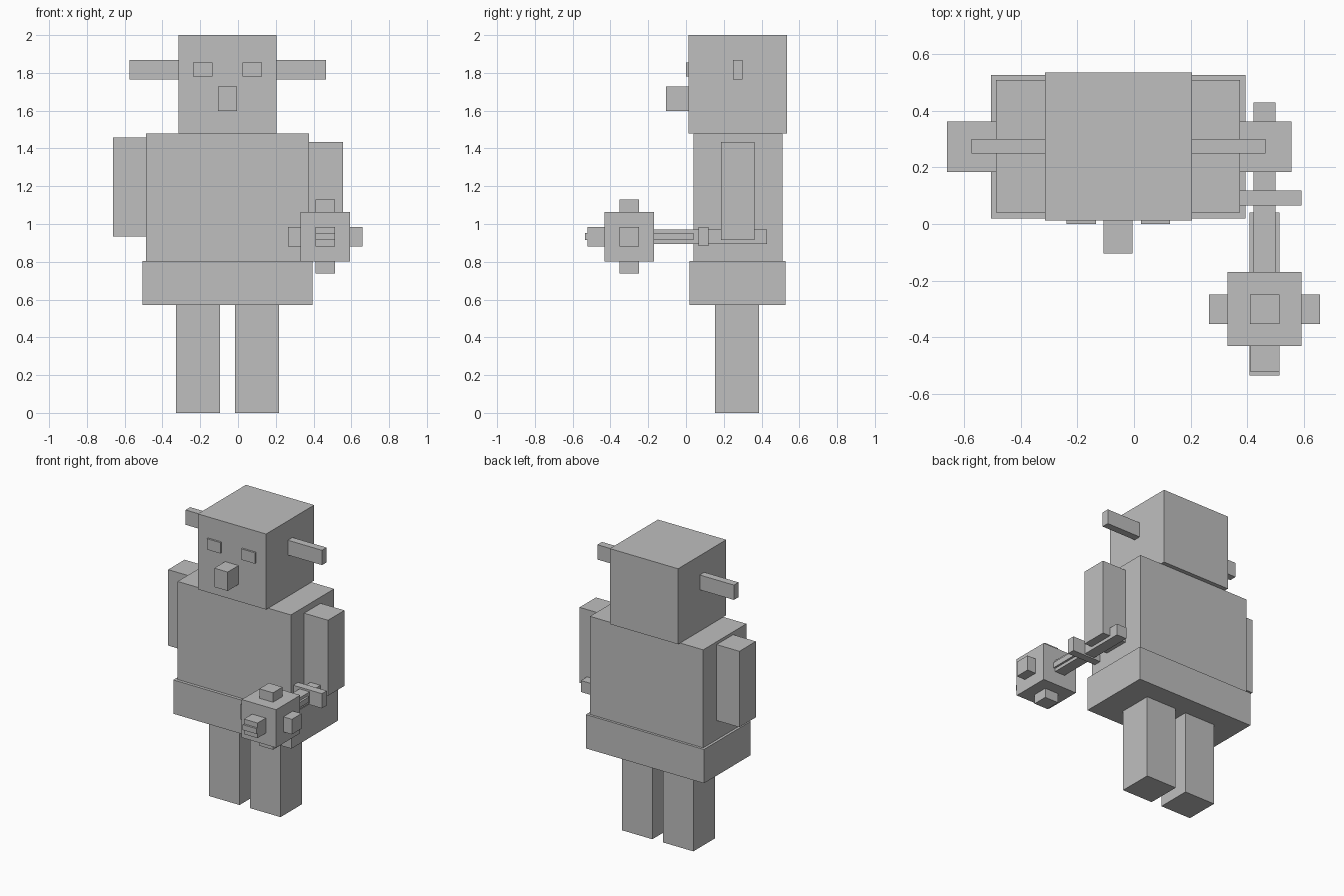
import bpy
import bmesh
from mathutils import Matrix, Vector

if "Cube" in bpy.data.objects:
    bpy.data.objects.remove(bpy.data.objects["Cube"])

grey = bpy.data.materials.new("plain grey")
grey.diffuse_color = (0.52, 0.52, 0.52, 1)
grey.use_nodes = True
grey.node_tree.nodes["Principled BSDF"].inputs["Base Color"].default_value = grey.diffuse_color


def box(name, x, y, z):
    """Flat-faced box spanning the given (min, max) ranges."""
    lo, hi = (Vector(v) for v in zip(x, y, z))
    bm = bmesh.new()
    size = Matrix.Diagonal((*(hi - lo), 1))
    bmesh.ops.create_cube(bm, size=1, matrix=Matrix.Translation((lo + hi) / 2) @ size)
    mesh = bpy.data.meshes.new(name)
    bm.to_mesh(mesh)
    bm.free()
    mesh.materials.append(grey)
    obj = bpy.data.objects.new(name, mesh)
    bpy.context.collection.objects.link(obj)


MID = -0.055  # the figure's own centre line


def pair(name, inner, outer, y, z):
    """Two boxes mirrored about the figure's centre line."""
    box(name + "_left", (MID - outer, MID - inner), y, z)
    box(name + "_right", (MID + inner, MID + outer), y, z)


# Head and face
box("head", (-0.315, 0.205), (0.013, 0.536), (1.48, 2.0))
pair("ear", 0.255, 0.52, (0.25, 0.30), (1.765, 1.867))
pair("eye", 0.08, 0.183, (0.0, 0.02), (1.78, 1.855))
box("nose", (-0.107, -0.005), (-0.105, 0.02), (1.597, 1.727))

# Torso, hips and legs
box("torso", (-0.488, 0.375), (0.04, 0.51), (0.80, 1.478))
box("hips", (-0.506, 0.394), (0.019, 0.527), (0.57, 0.803))
pair("leg", 0.04, 0.272, (0.153, 0.387), (0.0, 0.572))

# Arms hang at slightly different heights
ARM_Y = (0.184, 0.363)
box("arm_left", (-0.661, -0.486), ARM_Y, (0.935, 1.458))
box("arm_right", (0.373, 0.557), ARM_Y, (0.915, 1.435))

# Club: handle, flat blade core and guard
box("club_handle", (0.423, 0.50), (-0.19, 0.43), (0.893, 0.972))
box("club_blade", (0.409, 0.514), (-0.535, 0.04), (0.915, 0.952))
box("club_guard", (0.374, 0.593), (0.066, 0.119), (0.883, 0.984))

# Club head with blunt square studs
CX, CY, CZ = 0.462, -0.301, 0.933
H, S, R = 0.131, 0.052, 0.196  # head half size, stud half width, stud reach
box("club_head", (CX - H, CX + H), (CY - H, CY + H), (CZ - H, CZ + H))
for axis, sign, label in ((0, -1, "left"), (0, 1, "right"), (1, -1, "front"),
                          (2, -1, "bottom"), (2, 1, "top")):
    spans = [(c - S, c + S) for c in (CX, CY, CZ)]
    c = (CX, CY, CZ)[axis]
    reach = R + 0.024 if axis == 1 else R
    spans[axis] = tuple(sorted((c + sign * (H - 0.01), c + sign * reach)))
    box("club_stud_" + label, *spans)
